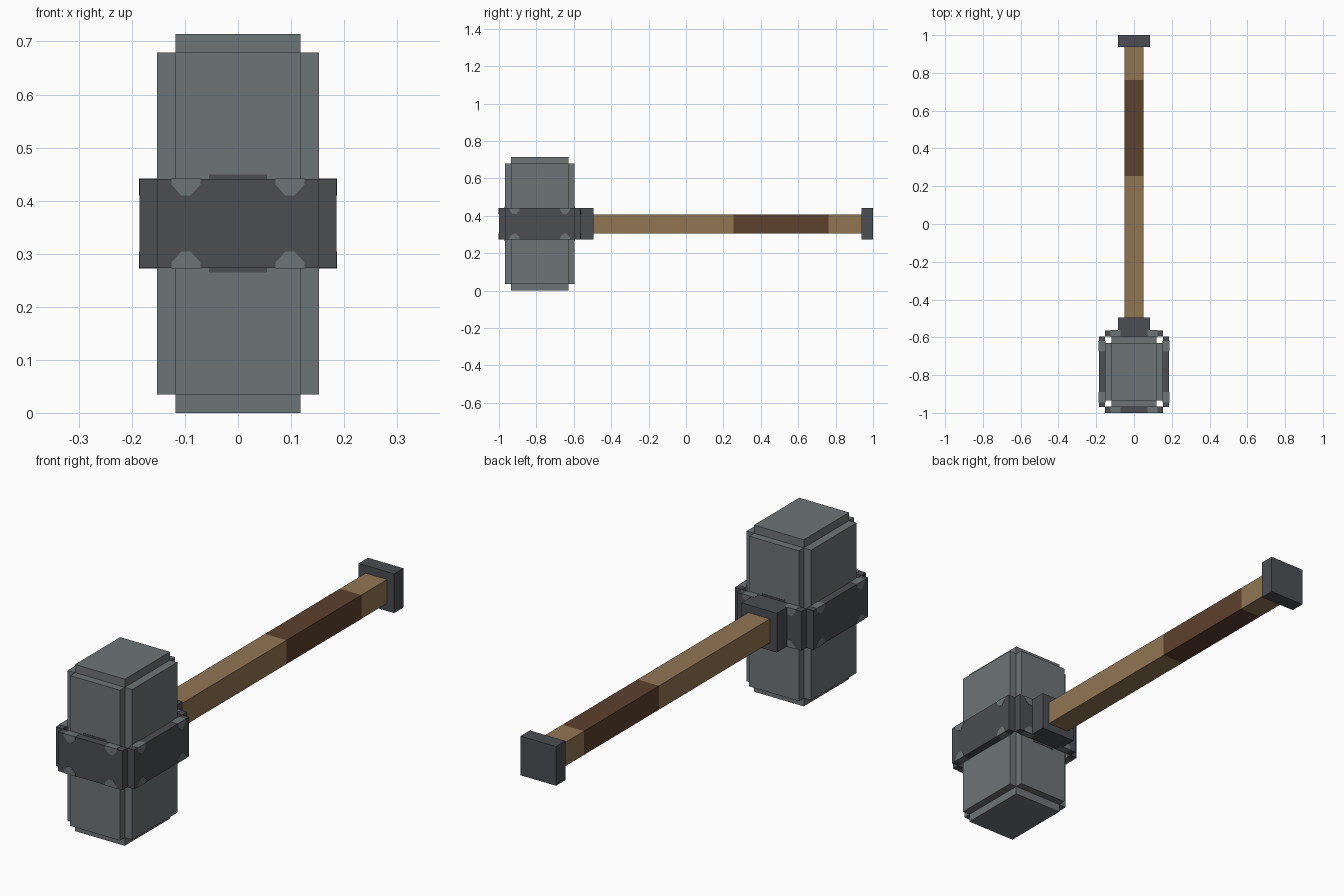
import bpy
import bmesh
from mathutils import Vector

if "Cube" in bpy.data.objects:
    bpy.data.objects.remove(bpy.data.objects["Cube"], do_unlink=True)


def material(name, color):
    m = bpy.data.materials.new(name)
    m.use_nodes = True
    m.diffuse_color = (*color, 1)
    m.node_tree.nodes["Principled BSDF"].inputs["Base Color"].default_value = (*color, 1)
    return m


stone = material("grey stone", (0.155, 0.175, 0.185))
iron = material("dark iron", (0.07, 0.075, 0.085))
wood = material("brown wood", (0.285, 0.18, 0.086))
leather = material("dark leather", (0.108, 0.052, 0.026))

HEAD_Y, MID_Z = -0.782, 0.357   # centre of the head


def finish(name, bm, mat):
    bmesh.ops.recalc_face_normals(bm, faces=bm.faces)
    mesh = bpy.data.meshes.new(name)
    bm.to_mesh(mesh)
    bm.free()
    mesh.materials.append(mat)
    obj = bpy.data.objects.new(name, mesh)
    bpy.context.collection.objects.link(obj)
    return obj


def box(name, centre, half, mat):
    bm = bmesh.new()
    bmesh.ops.create_cube(bm, size=2)
    for v in bm.verts:
        v.co = Vector(centre) + v.co * Vector(half)
    return finish(name, bm, mat)


def head_box(name, half, mat, offset=(0, 0, 0)):
    return box(name, Vector((0, HEAD_Y, MID_Z)) + Vector(offset), half, mat)


# Stone head: tall core with a raised slab across each pair of sides
head_box("head_core", (0.118, 0.153, 0.357), stone)
head_box("head_side_slabs", (0.153, 0.153, 0.322), stone)
head_box("head_front_back_slabs", (0.118, 0.186, 0.322), stone)

# Iron band of four separate plates
BAND = 0.084
for s, side, end in ((-1, "right", "front"), (1, "left", "back")):
    head_box(f"band_{side}", (0.0165, 0.186, BAND), iron, (s * 0.1695, 0, 0))
    head_box(f"band_{end}", (0.153, 0.0165, BAND), iron, (0, s * 0.202, 0))
    # Thin dark margin above and below the band
    head_box(f"band_margin_{end}", (0.055, 0.002, 0.0925), iron, (0, s * 0.1855, 0))


def worn_spot(name, along, across, axis, vertical):
    """Half-round worn patch wrapping the edge of a band plate."""
    bm = bmesh.new()
    profile = [(-0.027, 0), (-0.027, 0.012), (-0.009, 0.032),
               (0.009, 0.032), (0.027, 0.012), (0.027, 0)]
    rings = []
    for depth in (-0.0175, 0.0175):
        ring = []
        for u, drop in profile:
            z = MID_Z + vertical * (BAND + 0.001 - drop)
            a, b = along + u, across + depth
            x, y = (a, b) if axis == "x" else (b, a)
            ring.append(bm.verts.new((x, HEAD_Y + y, z)))
        rings.append(ring)
        bm.faces.new(ring)
    for i in range(len(profile)):
        j = (i + 1) % len(profile)
        bm.faces.new((rings[0][i], rings[0][j], rings[1][j], rings[1][i]))
    finish(name, bm, stone)


for vertical in (-1, 1):
    for a in (-1, 1):
        for b in (-1, 1):
            worn_spot("worn_spot_end", a * 0.098, b * 0.202, "x", vertical)
            worn_spot("worn_spot_side", a * 0.135, b * 0.1695, "y", vertical)


# Handle, grip and iron fittings laid out along y
def along_y(name, y0, y1, half, mat):
    box(name, (0, (y0 + y1) / 2, MID_Z), (half, (y1 - y0) / 2, half), mat)


along_y("collar", -0.597, -0.495, 0.084, iron)
along_y("handle_shaft", -0.495, 0.255, 0.051, wood)
along_y("handle_grip", 0.255, 0.763, 0.051, leather)
along_y("handle_end", 0.763, 0.937, 0.051, wood)
along_y("pommel", 0.937, 1.0, 0.084, iron)
